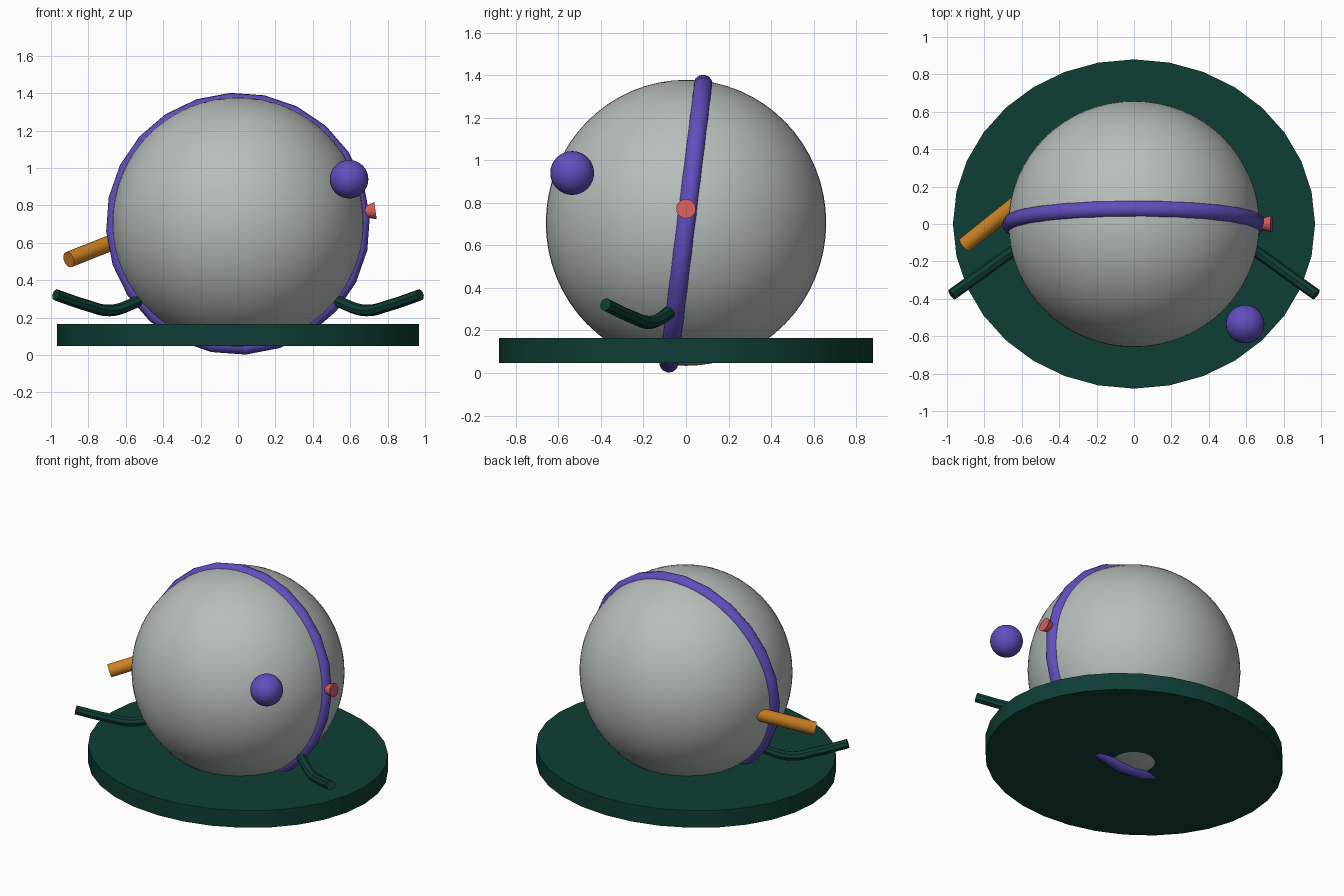
import bpy, math
from mathutils import Vector, Matrix

if "Cube" in bpy.data.objects:
    bpy.data.objects.remove(bpy.data.objects["Cube"])


def material(name, r, g, b):
    lin = [((c / 255 + 0.055) / 1.055) ** 2.4 if c > 10 else c / 255 / 12.92 for c in (r, g, b)]
    m = bpy.data.materials.new(name)
    m.diffuse_color = (*lin, 1)
    m.use_nodes = True
    m.node_tree.nodes["Principled BSDF"].inputs["Base Color"].default_value = m.diffuse_color
    return m


GREY = material("pale_grey", 183, 191, 187)
TEAL = material("dark_teal", 15, 61, 54)
PURPLE = material("purple", 97, 78, 190)
CORAL = material("coral", 211, 92, 92)
ORANGE = material("orange", 206, 131, 35)


def finish(name, mat):
    """Name, colour and shade the object just made."""
    ob = bpy.context.object
    ob.name = name
    ob.data.materials.append(mat)
    bpy.ops.object.shade_smooth_by_angle(angle=math.radians(40))
    return ob


def rod(name, mat, start, end, r_start, r_end, sides=20):
    """Straight capped rod or cone between two points."""
    a, b = Vector(start), Vector(end)
    bpy.ops.mesh.primitive_cone_add(
        vertices=sides, radius1=r_start, radius2=r_end, depth=(b - a).length,
        location=(a + b) / 2, rotation=(b - a).to_track_quat('Z', 'Y').to_euler())
    return finish(name, mat)


def bent_tube(name, mat, points, radius):
    """Smooth capped tube through the given points."""
    cu = bpy.data.curves.new(name, 'CURVE')
    cu.dimensions = '3D'
    cu.bevel_depth = radius
    cu.bevel_resolution = 2
    cu.use_fill_caps = True
    cu.resolution_u = 5
    sp = cu.splines.new('BEZIER')
    sp.bezier_points.add(len(points) - 1)
    for bp, p in zip(sp.bezier_points, points):
        bp.co = p
        bp.handle_left_type = bp.handle_right_type = 'AUTO'
    ob = bpy.data.objects.new(name, cu)
    bpy.context.collection.objects.link(ob)
    bpy.ops.object.select_all(action='DESELECT')
    ob.select_set(True)
    bpy.context.view_layer.objects.active = ob
    bpy.ops.object.convert(target='MESH')
    return finish(name, mat)


# Slightly flattened body ball
bpy.ops.mesh.primitive_uv_sphere_add(segments=64, ring_count=32, radius=1, location=(0, 0, 0.706))
bpy.context.object.scale = (0.672, 0.659, 0.672)
finish("body", GREY)

# Oval base plate
bpy.ops.mesh.primitive_cylinder_add(vertices=32, radius=1, depth=0.118, location=(0, 0, 0.106))
bpy.context.object.scale = (0.968, 0.88, 1)
finish("base_plate", TEAL)

# Tilted band around the body
bpy.ops.mesh.primitive_torus_add(major_segments=24, minor_segments=12,
                                 major_radius=0.66, minor_radius=0.046)
band = finish("band", PURPLE)
band.matrix_world = (Matrix.Translation((0, 0, 0.702))
                     @ Matrix.Rotation(math.radians(83), 4, 'X')
                     @ Matrix.Rotation(math.radians(3.3), 4, 'Z'))

# Floating ball at the front
bpy.ops.mesh.primitive_uv_sphere_add(segments=32, ring_count=16, radius=0.103,
                                     location=(0.594, -0.535, 0.94))
finish("small_ball", PURPLE)

# Flared knob on the right side
rod("side_knob", CORAL, (0.665, 0, 0.762), (0.735, 0, 0.772), 0.025, 0.046)

# Spout on the left side
rod("spout", ORANGE, (-0.905, -0.112, 0.51), (-0.59, 0.14, 0.635), 0.043, 0.043)

# Mirrored curved arms
ARM = [(0.47, -0.04, 0.325), (0.56, -0.09, 0.276), (0.685, -0.17, 0.238),
       (0.81, -0.26, 0.266), (0.975, -0.378, 0.322)]
for side, s in (("right", 1), ("left", -1)):
    bent_tube(side + "_arm", TEAL, [(s * x, y, z) for x, y, z in ARM], 0.031)
